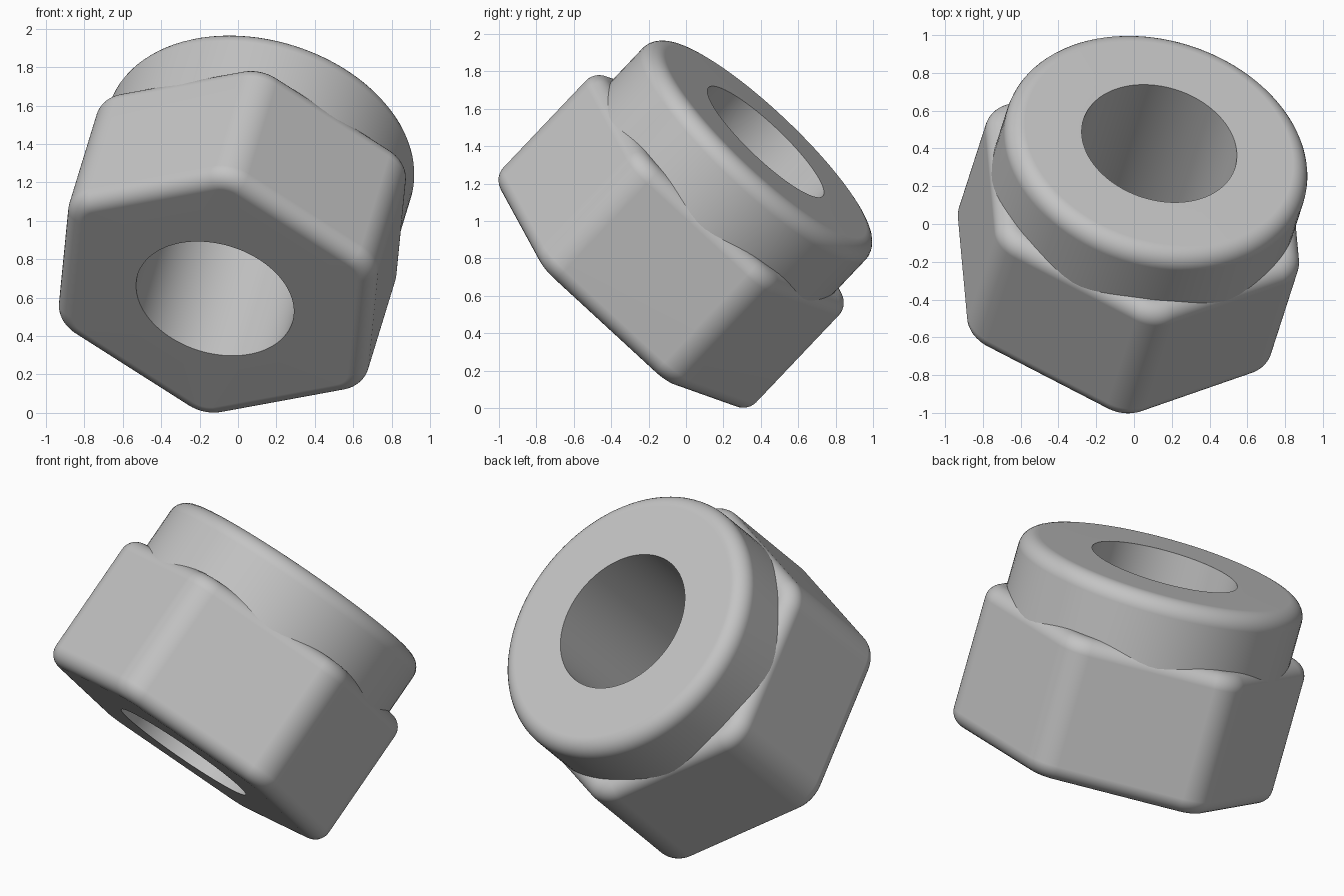
import bpy, bmesh
from math import sin, cos, pi, radians
from mathutils import Vector, Matrix

cube = bpy.data.objects.get("Cube")
if cube:
    bpy.data.objects.remove(cube)

# Dimensions along and across the nut's own axis
HOLE, HEX_R, CORNER, EDGE, HEX_H = 0.421, 0.955, 0.2, 0.09, 0.835
COLLAR_R, COLLAR_EDGE, TOTAL_H = 0.822, 0.095, 1.17
ARC = 16                 # points per hexagon corner
SEGS = 6 * ARC

# Tilted frame: x through a hexagon corner, z along the hole
axis = Vector((0.217, 0.672, 0.708)).normalized()
side = axis.cross(Vector((0.067, -0.734, 0.676))).normalized()
frame = Matrix((side.cross(axis), side, axis)).transposed().to_4x4()
frame.translation = (-0.12, -0.36, 0.595)

steel = bpy.data.materials.new("steel_grey")
steel.use_nodes = True
colour = (0.55, 0.55, 0.55, 1)
steel.diffuse_color = colour
steel.node_tree.nodes["Principled BSDF"].inputs["Base Color"].default_value = colour


def circle(radius, z):
    angles = [2 * pi * (i + 0.5) / SEGS - pi / 6 for i in range(SEGS)]
    return [Vector((radius * cos(a), radius * sin(a), z)) for a in angles]


def rounded_hexagon(inset, z):
    points = []
    for k in range(6):
        mid = k * pi / 3
        centre = (HEX_R - CORNER / cos(pi / 6)) * Vector((cos(mid), sin(mid), 0))
        for j in range(ARC):
            a = mid + (j / (ARC - 1) - 0.5) * pi / 3
            points.append(centre + (CORNER - inset) * Vector((cos(a), sin(a), 0)) + Vector((0, 0, z)))
    return points


def fillet(radius, steps=8):
    # (inset, drop) pairs from the end face round to the side wall
    angles = [pi / 2 * i / steps for i in range(steps + 1)]
    return [(radius * (1 - sin(a)), radius * (1 - cos(a))) for a in angles]


def ring_solid(name, rings):
    # Join the rings in order, last back to first
    bm = bmesh.new()
    loops = [[bm.verts.new(p) for p in ring] for ring in rings]
    for low, high in zip(loops, loops[1:] + loops[:1]):
        for i in range(SEGS):
            j = (i + 1) % SEGS
            bm.faces.new((low[i], low[j], high[j], high[i]))
    bmesh.ops.recalc_face_normals(bm, faces=bm.faces)
    bm.transform(frame)
    mesh = bpy.data.meshes.new(name)
    bm.to_mesh(mesh)
    bm.free()
    mesh.materials.append(steel)
    obj = bpy.data.objects.new(name, mesh)
    bpy.context.collection.objects.link(obj)
    bpy.ops.object.select_all(action='DESELECT')
    obj.select_set(True)
    bpy.context.view_layer.objects.active = obj
    bpy.ops.object.shade_smooth_by_angle(angle=radians(30))
    weighted = obj.modifiers.new("flat_face_normals", 'WEIGHTED_NORMAL')
    weighted.keep_sharp = True
    return obj


# Hexagonal body, rounded at both ends, with a plain round hole
rings = [circle(HOLE, 0)]
rings += [rounded_hexagon(inset, drop) for inset, drop in fillet(EDGE)]
rings += [rounded_hexagon(inset, HEX_H - drop) for inset, drop in reversed(fillet(EDGE))]
rings += [circle(HOLE, HEX_H)]
ring_solid("hex_body", rings)

# Round locking collar, sunk into the top of the body
rings = [circle(HOLE, HEX_H), circle(COLLAR_R, HEX_H - 0.15)]
rings += [circle(COLLAR_R - inset, TOTAL_H - drop) for inset, drop in reversed(fillet(COLLAR_EDGE))]
rings += [circle(HOLE, TOTAL_H)]
ring_solid("locking_collar", rings)
